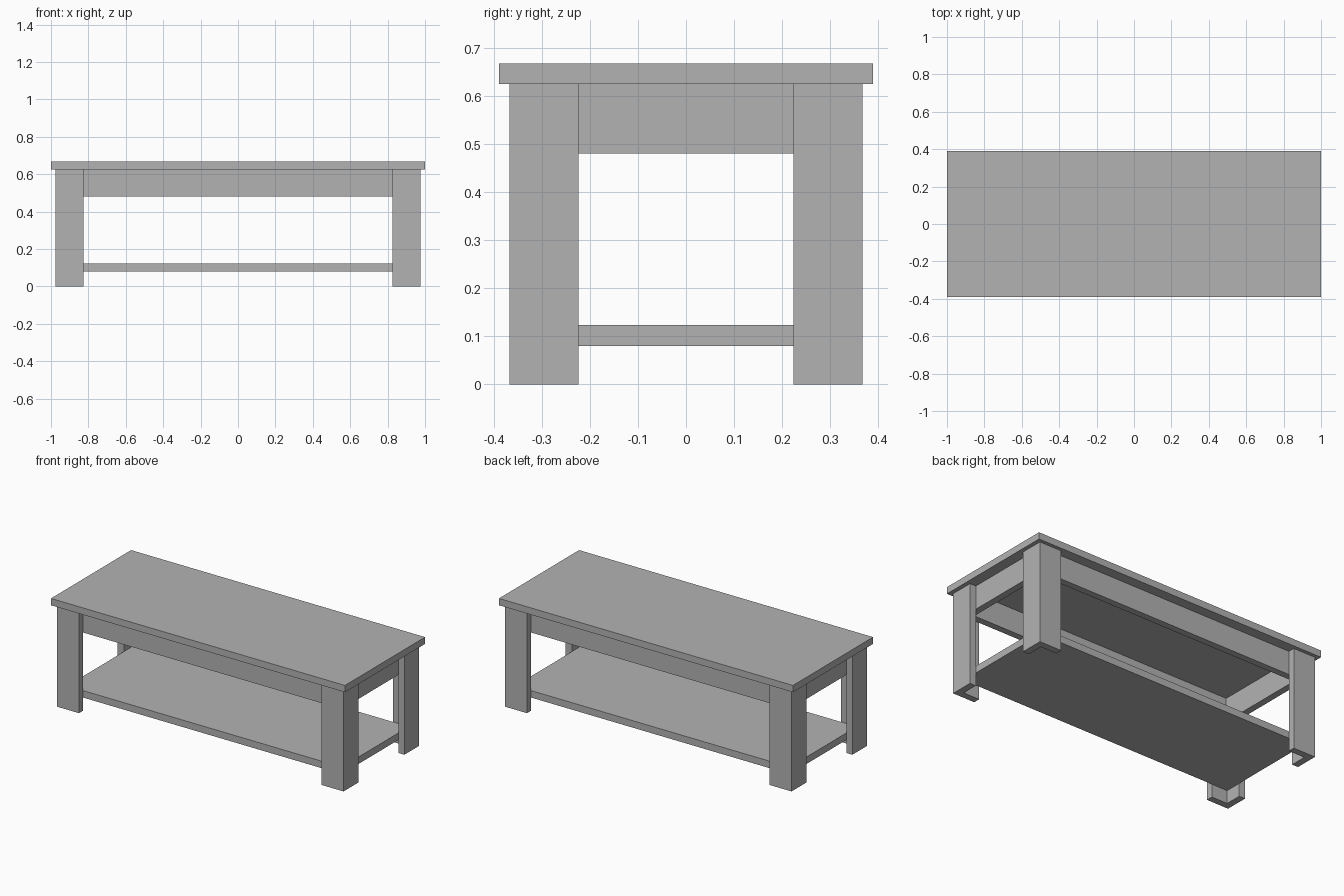
import bpy
import bmesh

if "Cube" in bpy.data.objects:
    bpy.data.objects.remove(bpy.data.objects["Cube"], do_unlink=True)

# Single plain grey
grey = bpy.data.materials.new("plain_grey")
grey.use_nodes = True
colour = (0.45, 0.45, 0.45, 1)
grey.diffuse_color = colour
grey.node_tree.nodes["Principled BSDF"].inputs["Base Color"].default_value = colour

BOARD = 0.041                     # thickness of legs and aprons
LEG_X, LEG_Y = 0.975, 0.367       # outer faces of the legs
IN_X, IN_Y = LEG_X - BOARD, LEG_Y - BOARD
TOP_Z, APRON_Z = 0.625, 0.48


def prism(name, outline, z0, z1):
    """Extrude a flat outline from z0 up to z1."""
    bm = bmesh.new()
    base = bm.faces.new([bm.verts.new((x, y, z0)) for x, y in outline])
    new = bmesh.ops.extrude_face_region(bm, geom=[base], use_keep_orig=True)["geom"]
    for v in new:
        if isinstance(v, bmesh.types.BMVert):
            v.co.z = z1
    bmesh.ops.recalc_face_normals(bm, faces=bm.faces)
    mesh = bpy.data.meshes.new(name)
    bm.to_mesh(mesh)
    bm.free()
    mesh.materials.append(grey)
    obj = bpy.data.objects.new(name, mesh)
    bpy.context.collection.objects.link(obj)


def board(name, x0, x1, y0, y1, z0, z1):
    prism(name, [(x0, y0), (x1, y0), (x1, y1), (x0, y1)], z0, z1)


# Table top and lower shelf
board("table_top", -1, 1, -0.389, 0.389, TOP_Z, 0.667)
board("lower_shelf", -IN_X, IN_X, -IN_Y, IN_Y, 0.08, 0.123)

# Four angle-shaped legs, each made of two boards meeting at the corner
in_x, in_y = 0.825, 0.224
corner = [(LEG_X, LEG_Y), (in_x, LEG_Y), (in_x, IN_Y),
          (IN_X, IN_Y), (IN_X, in_y), (LEG_X, in_y)]
for sx, side in ((-1, "right"), (1, "left")):
    for sy, end in ((-1, "front"), (1, "back")):
        prism(f"{end}_{side}_leg", [(x * sx, y * sy) for x, y in corner], 0, TOP_Z)

# Aprons set just behind the leg boards
for s, end in ((-1, "front"), (1, "back")):
    ys = sorted((s * IN_Y, s * (IN_Y - BOARD)))
    board(f"{end}_apron", -IN_X, IN_X, *ys, APRON_Z, TOP_Z)
for s, side in ((-1, "right"), (1, "left")):
    xs = sorted((s * IN_X, s * (IN_X - BOARD)))
    board(f"{side}_apron", *xs, BOARD - IN_Y, IN_Y - BOARD, APRON_Z, TOP_Z)
